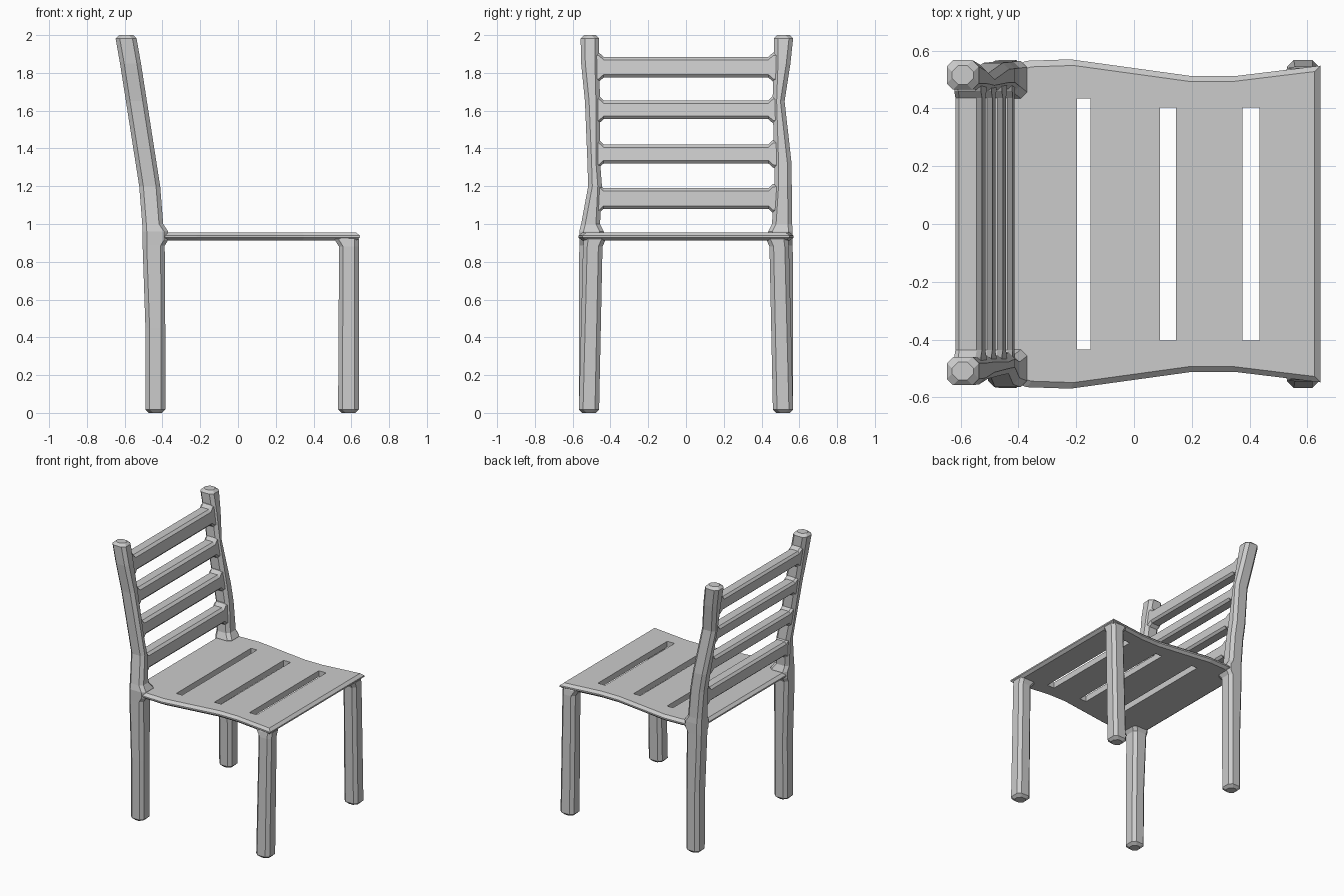
import bpy
import bmesh

cube = bpy.data.objects.get("Cube")
if cube:
    bpy.data.objects.remove(cube, do_unlink=True)

grey = bpy.data.materials.new("warm_grey")
grey.use_nodes = True
COLOUR = (0.6, 0.6, 0.6, 1)
grey.diffuse_color = COLOUR
grey.node_tree.nodes["Principled BSDF"].inputs["Base Color"].default_value = COLOUR


def loft(name, rings):
    """Skin matching rings of points and cap both ends."""
    bm = bmesh.new()
    loops = [[bm.verts.new(p) for p in ring] for ring in rings]
    n = len(loops[0])
    for a, b in zip(loops, loops[1:]):
        for i in range(n):
            j = (i + 1) % n
            bm.faces.new((a[i], a[j], b[j], b[i]))
    bm.faces.new(loops[0])
    bm.faces.new(loops[-1])
    bmesh.ops.recalc_face_normals(bm, faces=bm.faces)
    mesh = bpy.data.meshes.new(name)
    bm.to_mesh(mesh)
    bm.free()
    mesh.materials.append(grey)
    obj = bpy.data.objects.new(name, mesh)
    bpy.context.collection.objects.link(obj)
    return obj


def octagon(u0, u1, v0, v1, c):
    """Rectangle with chamfered corners."""
    return [(u0 + c, v0), (u1 - c, v0), (u1, v0 + c), (u1, v1 - c),
            (u1 - c, v1), (u0 + c, v1), (u0, v1 - c), (u0, v0 + c)]


def leg(name, side, stations, chamfer=0.022):
    """Upright with chamfered ends; station = z, x back, x front, y inner, y outer."""
    e = 0.018
    z, a, b, i, o = stations[0]
    foot = [(z, a + e, b - e, i + e, o - e), (z + e, a, b, i, o)]
    z, a, b, i, o = stations[-1]
    head = [(z - e, a, b, i, o), (z, a + e, b - e, i + e, o - e)]
    rings = [[(x, side * y, z) for x, y in octagon(a, b, i, o, chamfer)]
             for z, a, b, i, o in foot + stations[1:-1] + head]
    return loft(name, rings)


def lean(z):
    """Backward shift of the backrest at height z."""
    if z < 1.2:
        return -0.02 * max(0, z - 0.95) / 0.25
    return -0.02 - 0.125 * (z - 1.2) / 0.8


# Front legs, flaring where they meet the seat
for side, label in ((1, "left"), (-1, "right")):
    leg("front_leg_" + label, side, [
        (0, 0.53, 0.64, 0.46, 0.567), (0.88, 0.535, 0.64, 0.442, 0.545),
        (0.92, 0.51, 0.64, 0.425, 0.54), (0.945, 0.53, 0.635, 0.44, 0.535)])

# Back posts: (height, inner y, outer y) above the seat, slightly hand-shaped
upper = {
    1: [(1.0, 0.455, 0.562), (1.2, 0.468, 0.56), (1.33, 0.468, 0.558),
        (1.65, 0.458, 0.522), (1.85, 0.465, 0.553), (2.0, 0.465, 0.567)],
    -1: [(1.0, 0.455, 0.555), (1.2, 0.445, 0.518), (1.33, 0.455, 0.522),
         (1.65, 0.455, 0.535), (1.85, 0.46, 0.555), (2.0, 0.46, 0.558)],
}
for side, label in ((1, "left"), (-1, "right")):
    stations = [(0, -0.49, -0.385, 0.46, 0.567), (0.45, -0.49, -0.385, 0.455, 0.567),
                (0.885, -0.505, -0.388, 0.45, 0.565), (0.915, -0.505, -0.37, 0.435, 0.565),
                (0.96, -0.505, -0.37, 0.435, 0.565)]
    for z, inner, outer in upper[side]:
        stations.append((z, -0.503 + lean(z), -0.392 + lean(z), inner, outer))
    leg("back_post_" + label, side, stations)

# Backrest rails, deeper at the ends where they join the posts
for k, (low, high) in enumerate([(1.08, 1.19), (1.32, 1.422), (1.555, 1.655), (1.775, 1.885)]):
    rings = []
    for y, flare in ((-0.49, 0.025), (-0.46, 0.022), (-0.437, 0),
                     (0.437, 0), (0.46, 0.022), (0.49, 0.025)):
        section = octagon(-0.494, -0.402, low - flare, high + flare, 0.016)
        rings.append([(x + lean(z), y, z) for x, z in section])
    loft("back_rail_%d" % (k + 1), rings)

# Seat panel with a waisted outline and bevelled rim
half = [(-0.5, 0.47), (-0.42, 0.55), (-0.37, 0.565), (-0.22, 0.57),
        (0.2, 0.512), (0.35, 0.512), (0.645, 0.548)]
outline = half + [(x, -y) for x, y in reversed(half)]


def rim(z, inset):
    fx = 1 - inset / 0.57
    fy = 1 - inset / 0.54
    return [(0.07 + (x - 0.07) * fx, y * fy, z) for x, y in outline]


seat = loft("seat", [rim(0.912, 0.02), rim(0.928, 0), rim(0.938, 0), rim(0.956, 0.02)])

# Three slots cut through the seat
for x0, x1, y in ((-0.198, -0.15, 0.435), (0.09, 0.145, 0.403), (0.376, 0.435, 0.403)):
    cutter = loft("slot_cutter", [[(x0, -y, z), (x1, -y, z), (x1, y, z), (x0, y, z)]
                                  for z in (0.8, 1.05)])
    cutter.hide_render = True
    mod = seat.modifiers.new("slot", 'BOOLEAN')
    mod.operation = 'DIFFERENCE'
    mod.solver = 'EXACT'
    mod.object = cutter
    bpy.context.view_layer.objects.active = seat
    bpy.ops.object.modifier_apply(modifier=mod.name)
    bpy.data.objects.remove(cutter, do_unlink=True)
